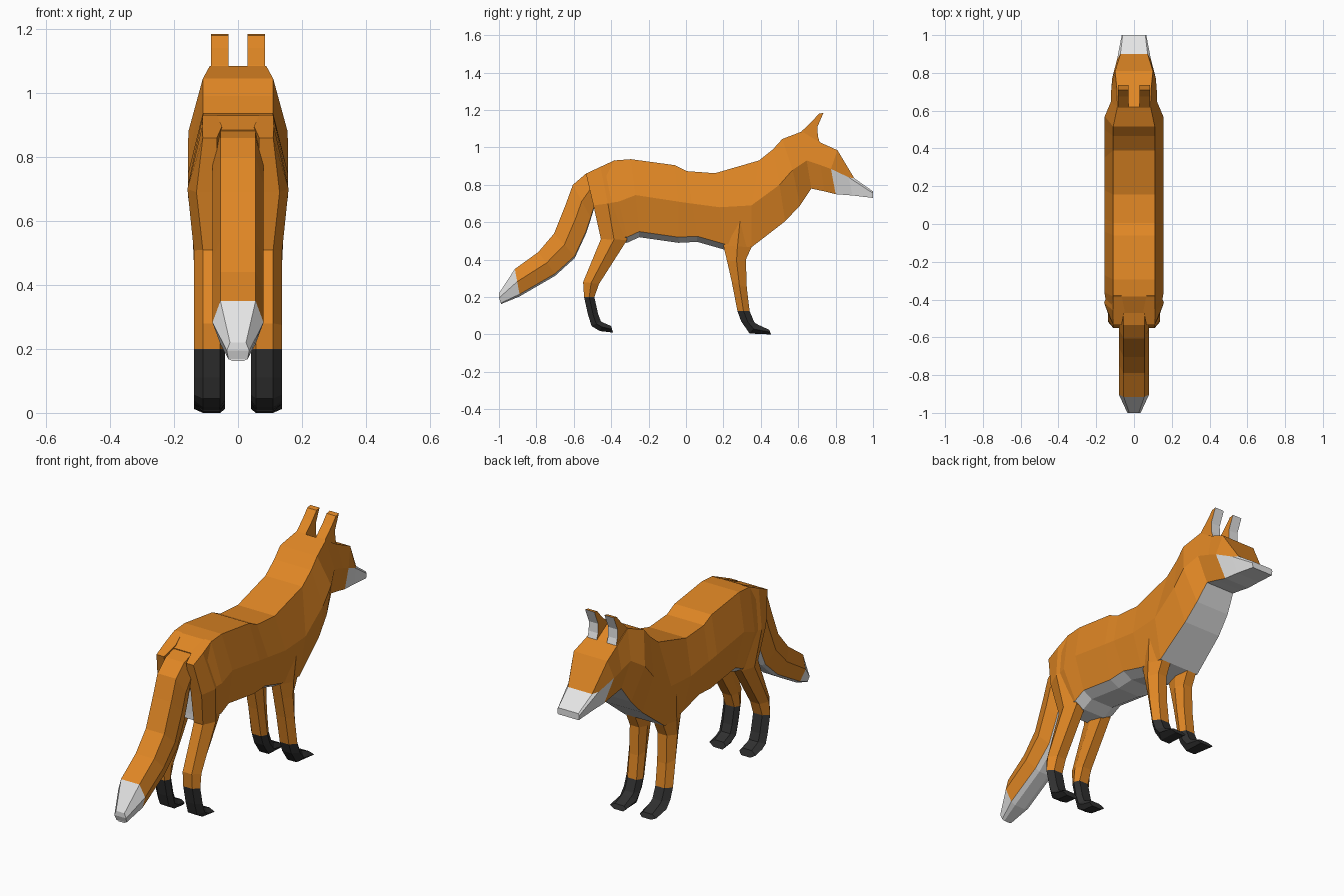
import bpy
import bmesh

if "Cube" in bpy.data.objects:
    bpy.data.objects.remove(bpy.data.objects["Cube"], do_unlink=True)


def make_material(name, rgb):
    mat = bpy.data.materials.new(name)
    mat.use_nodes = True
    color = (*rgb, 1)
    mat.diffuse_color = color
    mat.node_tree.nodes["Principled BSDF"].inputs["Base Color"].default_value = color
    return mat


MATERIALS = [
    make_material("orange fur", (0.74, 0.24, 0.018)),
    make_material("white fur", (0.78, 0.78, 0.78)),
    make_material("black fur", (0.03, 0.03, 0.03)),
]
ORANGE, WHITE, BLACK = range(3)


def loft(name, rings, paint, paint_cap):
    """Skin a list of rings; paint(segment, side) gives each face its colour."""
    bm = bmesh.new()
    loops = [[bm.verts.new(point) for point in ring] for ring in rings]
    count = len(rings[0])
    for seg, (a, b) in enumerate(zip(loops, loops[1:])):
        for side in range(count):
            following = (side + 1) % count
            face = bm.faces.new((a[side], a[following], b[following], b[side]))
            face.material_index = paint(seg, side)
    # Both ends are closed by strips from one side to the other
    for at_end, ring in enumerate((loops[0], loops[-1])):
        for k in range(count // 2 - 1):
            strip = (ring[k], ring[k + 1], ring[count - 2 - k], ring[count - 1 - k])
            face = bm.faces.new(strip)
            face.material_index = paint_cap(at_end, k)
    bmesh.ops.recalc_face_normals(bm, faces=bm.faces)
    mesh = bpy.data.meshes.new(name)
    bm.to_mesh(mesh)
    bm.free()
    for mat in MATERIALS:
        mesh.materials.append(mat)
    obj = bpy.data.objects.new(name, mesh)
    bpy.context.collection.objects.link(obj)
    return obj


def trunk_ring(top, ridge, low, widths=(0.11, 0.157, 0.12), drop=0.03):
    """Eight-sided section with a soft keel, symmetric in x."""
    keel = (low[0], low[1] - drop)
    half = list(zip((*widths, widths[2] * 0.55), (top, ridge, low, keel)))
    left = [(w, y, z) for w, (y, z) in half]
    return left + [(-x, y, z) for x, y, z in reversed(left)]


UNDERSIDE = (2, 3, 4)

# Body, neck and head in one skin, from rump to nose
body_rings = [
    trunk_ring((-0.47, 0.885), (-0.43, 0.70), (-0.42, 0.53), (0.1, 0.145, 0.1)),
    trunk_ring((-0.385, 0.93), (-0.36, 0.71), (-0.315, 0.52)),
    trunk_ring((-0.295, 0.937), (-0.27, 0.745), (-0.25, 0.55)),
    trunk_ring((-0.06, 0.905), (-0.04, 0.71), (-0.04, 0.52)),
    trunk_ring((0.005, 0.873), (0.03, 0.70), (0.06, 0.525)),
    trunk_ring((0.155, 0.862), (0.18, 0.68), (0.2, 0.485)),
    trunk_ring((0.39, 0.93), (0.35, 0.69), (0.35, 0.466), drop=0),
    trunk_ring((0.465, 0.99), (0.5, 0.8), (0.53, 0.605), (0.11, 0.157, 0.11), 0),
    trunk_ring((0.515, 1.045), (0.57, 0.88), (0.61, 0.69), (0.11, 0.155, 0.1), 0),
    trunk_ring((0.62, 1.085), (0.645, 0.93), (0.67, 0.78), (0.088, 0.123, 0.085), 0),
    trunk_ring((0.71, 1.03), (0.72, 0.905), (0.74, 0.765), (0.09, 0.12, 0.08), 0),
    trunk_ring((0.81, 0.985), (0.775, 0.885), (0.8, 0.75), (0.1, 0.115, 0.075), 0),
    trunk_ring((0.9, 0.835), (0.87, 0.84), (0.89, 0.743), (0.072, 0.09, 0.07), 0),
    trunk_ring((1, 0.765), (1, 0.755), (1, 0.73), (0.06, 0.065, 0.062), 0),
]
BROW, SNOUT = 11, 12


def paint_body(seg, side):
    cheek = seg >= BROW and side in (1, 5)
    return WHITE if side in UNDERSIDE or cheek or seg >= SNOUT else ORANGE


loft("body_and_head", body_rings, paint_body,
     lambda at_end, k: WHITE if at_end or k else ORANGE)

# Tail: pairs of upper and lower points, white below and at the tip
tail_path = [
    ((-0.44, 0.89), (-0.43, 0.74)),
    ((-0.535, 0.86), (-0.49, 0.69)),
    ((-0.605, 0.80), (-0.51, 0.625)),
    ((-0.645, 0.69), (-0.535, 0.55)),
    ((-0.705, 0.54), (-0.595, 0.42)),
    ((-0.79, 0.44), (-0.70, 0.325)),
    ((-0.915, 0.35), (-0.89, 0.215)),
]
tail_rings = []
for top, low in tail_path:
    middle = [(a + b) / 2 for a, b in zip(top, low)]
    tail_rings.append(trunk_ring(top, middle, low, (0.055, 0.08, 0.055), 0.012))
tip = len(tail_rings) - 1
tail_rings.append(trunk_ring((-1, 0.22), (-1, 0.195), (-0.99, 0.168),
                             (0.025, 0.035, 0.03), 0.006))
loft("tail", tail_rings,
     lambda seg, side: WHITE if seg >= tip or side in UNDERSIDE else ORANGE,
     lambda at_end, k: WHITE)


def leg_ring(back, front, inner=0.04, outer=0.138):
    """Six-sided leg section between a back and a front point."""
    middle = [(a + b) / 2 for a, b in zip(back, front)]
    slim_in, slim_out = inner + 0.016, max(outer - 0.028, 0.11)
    rows = ((slim_out, back), (outer, middle), (slim_out, front),
            (slim_in, front), (inner, middle), (slim_in, back))
    return [(x, y, z) for x, (y, z) in rows]


# Hind leg with the haunch, down to the paw
hind_leg = [
    leg_ring((-0.535, 0.86), (-0.38, 0.932), 0.05, 0.112),
    leg_ring((-0.495, 0.69), (-0.34, 0.71), 0.05, 0.158),
    leg_ring((-0.455, 0.51), (-0.315, 0.505)),
    leg_ring((-0.55, 0.28), (-0.465, 0.27)),
    leg_ring((-0.545, 0.20), (-0.49, 0.20)),
    leg_ring((-0.525, 0.11), (-0.47, 0.11)),
    leg_ring((-0.505, 0.045), (-0.455, 0.07)),
    leg_ring((-0.46, 0.018), (-0.44, 0.062)),
    leg_ring((-0.39, 0.01), (-0.40, 0.045)),
]
# Front leg from inside the shoulder to the paw
front_leg = [
    leg_ring((0.2, 0.62), (0.38, 0.62), 0.05, 0.145),
    leg_ring((0.2, 0.475), (0.35, 0.466)),
    leg_ring((0.22, 0.39), (0.32, 0.40)),
    leg_ring((0.245, 0.28), (0.325, 0.25)),
    leg_ring((0.275, 0.125), (0.34, 0.125)),
    leg_ring((0.295, 0.07), (0.365, 0.065)),
    leg_ring((0.34, 0.005), (0.385, 0.052)),
    leg_ring((0.455, 0), (0.445, 0.025)),
]
SOCK = 4

# Ear: curved blade with a white front
ear_path = [
    ((0.59, 1.05), (0.72, 1.01)),
    ((0.62, 1.088), (0.705, 1.06)),
    ((0.675, 1.14), (0.703, 1.11)),
    ((0.71, 1.18), (0.735, 1.185)),
]
ear = [[(0.085, *back), (0.085, *front), (0.03, *front), (0.03, *back)]
       for back, front in ear_path]


def paint_leg(seg, side):
    return BLACK if seg >= SOCK else ORANGE


def paint_leg_cap(at_end, k):
    return BLACK if at_end else ORANGE


def paint_ear(seg, side):
    return WHITE if side == 1 else ORANGE


def paint_ear_cap(at_end, k):
    return ORANGE


for label, sign in (("left", 1), ("right", -1)):
    for part, rings, paint, cap in (
        ("hind_leg", hind_leg, paint_leg, paint_leg_cap),
        ("front_leg", front_leg, paint_leg, paint_leg_cap),
        ("ear", ear, paint_ear, paint_ear_cap),
    ):
        mirrored = [[(sign * x, y, z) for x, y, z in ring] for ring in rings]
        loft(f"{label}_{part}", mirrored, paint, cap)
